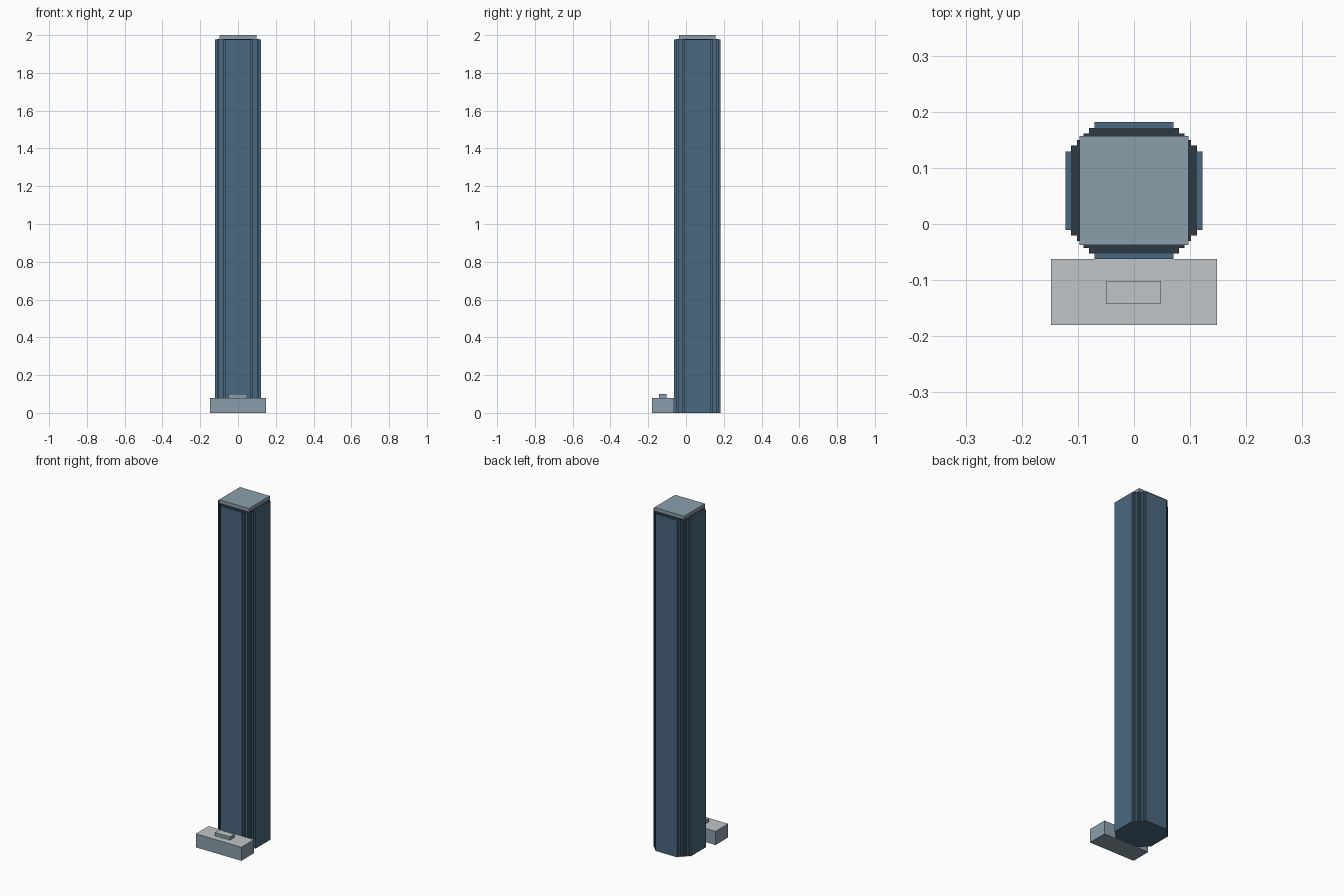
import bpy, bmesh

if "Cube" in bpy.data.objects:
    bpy.data.objects.remove(bpy.data.objects["Cube"])


def material(name, rgb):
    m = bpy.data.materials.new(name)
    m.diffuse_color = (*rgb, 1)
    m.use_nodes = True
    m.node_tree.nodes["Principled BSDF"].inputs["Base Color"].default_value = m.diffuse_color
    return m


GLASS = material("blue glass", (0.070, 0.140, 0.214))
PALE = material("pale blue grey", (0.254, 0.347, 0.413))
GREY = material("light grey", (0.53, 0.558, 0.584))
DARK = material("dark roof", (0.026, 0.042, 0.053))
CY = 0.0595  # tower centre in y


def prism(name, points, z0, z1, side, top=None):
    """Extrude a closed outline from z0 to z1, with its own colour on top."""
    bm = bmesh.new()
    base = bm.faces.new([bm.verts.new((x, y, z0)) for x, y in points])
    ext = bmesh.ops.extrude_face_region(bm, geom=[base])
    verts = [v for v in ext["geom"] if isinstance(v, bmesh.types.BMVert)]
    bmesh.ops.translate(bm, vec=(0, 0, z1 - z0), verts=verts)
    bmesh.ops.recalc_face_normals(bm, faces=bm.faces)
    for f in bm.faces:
        f.material_index = 1 if top and f.normal.z > 0.5 else 0
    mesh = bpy.data.meshes.new(name)
    bm.to_mesh(mesh)
    bm.free()
    mesh.materials.append(side)
    if top:
        mesh.materials.append(top)
    obj = bpy.data.objects.new(name, mesh)
    bpy.context.collection.objects.link(obj)
    return obj


def rect(x0, x1, y0, y1):
    return [(x0, y0), (x1, y0), (x1, y1), (x0, y1)]


def four_corners(quarter):
    """Turn one corner outline around the tower axis."""
    pts = []
    for _ in range(4):
        pts += [(x, y + CY) for x, y in quarter]
        quarter = [(-y, x) for x, y in quarter]
    return pts


# Tower shaft with stepped corners
corner = [(0.122, 0.07), (0.112, 0.07), (0.112, 0.08), (0.102, 0.08), (0.102, 0.09),
          (0.096, 0.09), (0.096, 0.096), (0.09, 0.096), (0.09, 0.102),
          (0.08, 0.102), (0.08, 0.112), (0.07, 0.112), (0.07, 0.122)]
prism("tower", four_corners(corner), 0, 1.978, GLASS)

# Dark roof inside the glass rim
roof = [(0.112, 0.08), (0.102, 0.08), (0.102, 0.09), (0.09, 0.09),
        (0.09, 0.102), (0.08, 0.102), (0.08, 0.112)]
prism("roof_deck", four_corners(roof), 1.977, 1.980, DARK)

# Roof cap
prism("roof_cap", rect(-0.097, 0.097, CY - 0.097, CY + 0.097), 1.979, 2.0, PALE)

# Entrance block and the small box on its roof
prism("entrance_block", rect(-0.148, 0.148, -0.18, -0.0625), 0, 0.08, PALE, GREY)
prism("entrance_roof_box", rect(-0.05, 0.048, -0.143, -0.102), 0.0795, 0.1, PALE, GREY)
